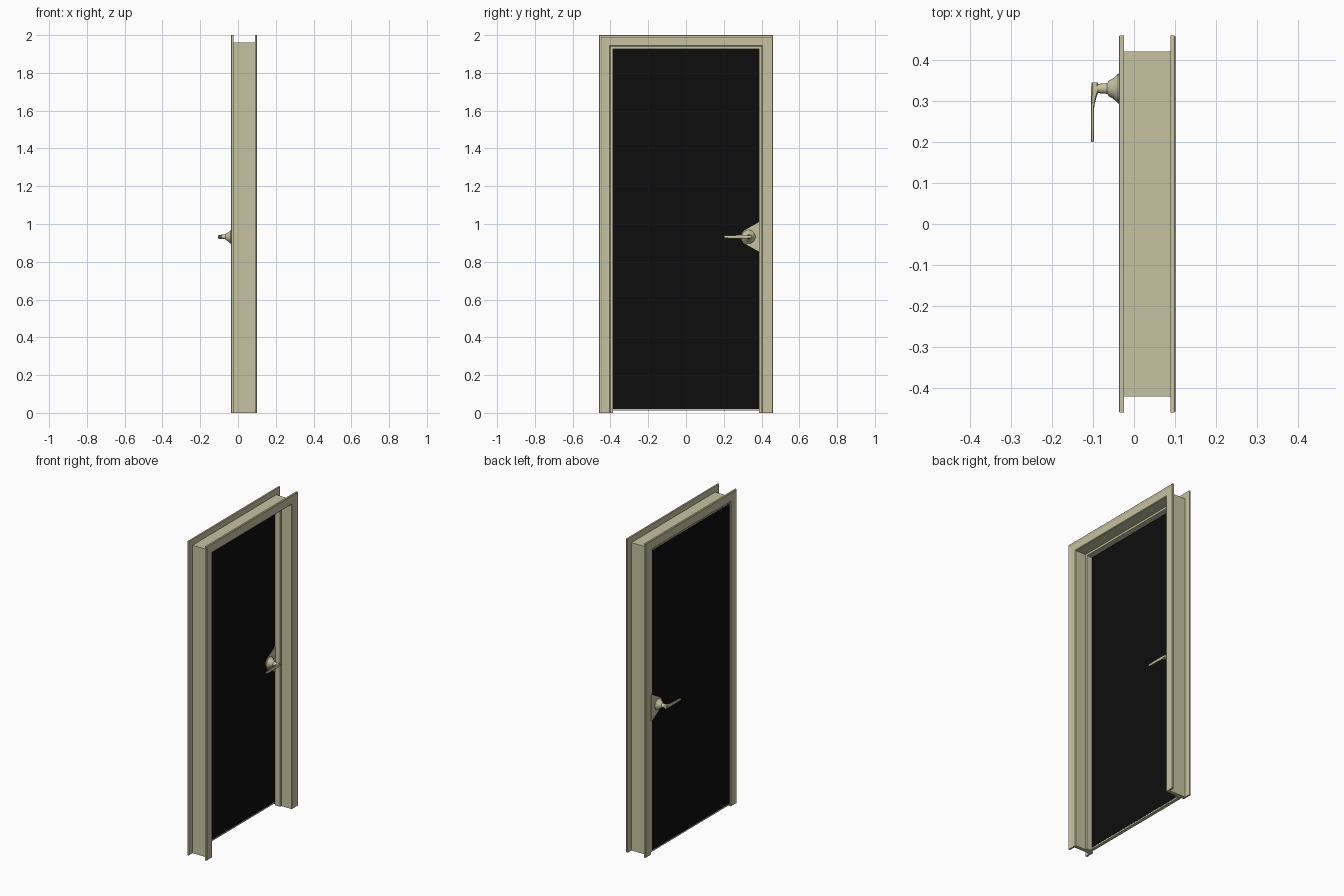
import bpy, bmesh, math
from mathutils import Vector, Matrix

if "Cube" in bpy.data.objects:
    bpy.data.objects.remove(bpy.data.objects["Cube"])


def material(name, rgb):
    m = bpy.data.materials.new(name)
    m.diffuse_color = (*rgb, 1)
    m.use_nodes = True
    m.node_tree.nodes["Principled BSDF"].inputs["Base Color"].default_value = m.diffuse_color
    return m


BEIGE = material("beige_paint", (0.57, 0.54, 0.36))
BLACK = material("black_panel", (0.004, 0.004, 0.004))


def finish(name, bm, mat=BEIGE, smooth=False):
    bmesh.ops.recalc_face_normals(bm, faces=bm.faces)
    me = bpy.data.meshes.new(name)
    bm.to_mesh(me)
    bm.free()
    me.materials.append(mat)
    ob = bpy.data.objects.new(name, me)
    bpy.context.collection.objects.link(ob)
    if smooth:
        bpy.ops.object.select_all(action='DESELECT')
        ob.select_set(True)
        bpy.context.view_layer.objects.active = ob
        bpy.ops.object.shade_smooth_by_angle(angle=math.radians(35))
    return ob


def box(name, lo, hi, mat=BEIGE):
    lo, hi = Vector(lo), Vector(hi)
    bm = bmesh.new()
    bmesh.ops.create_cube(bm, size=1, matrix=Matrix.Translation((lo + hi) / 2)
                          @ Matrix.Diagonal((*(hi - lo), 1)))
    return finish(name, bm, mat)


def loft(name, rings, smooth=False):
    """Skin a list of closed rings and cap both ends."""
    bm = bmesh.new()
    rows = [[bm.verts.new(p) for p in r] for r in rings]
    n = len(rows[0])
    for a, b in zip(rows, rows[1:]):
        for i in range(n):
            j = (i + 1) % n
            bm.faces.new((a[i], a[j], b[j], b[i]))
    bm.faces.new(rows[0])
    bm.faces.new(rows[-1])
    return finish(name, bm, smooth=smooth)


HALF, TOP = 0.40, 1.94      # clear opening inside the jamb


def surround(name, profile):
    """Mitred three-sided frame; profile is (outward offset, x)."""
    return loft(name, [
        [(x, -HALF - w, 0) for w, x in profile],
        [(x, -HALF - w, TOP + w) for w, x in profile],
        [(x, HALF + w, TOP + w) for w, x in profile],
        [(x, HALF + w, 0) for w, x in profile]])


# Jamb lining and door stop
surround("jamb", [(0, -0.026), (0.022, -0.026), (0.022, 0.089), (0, 0.089)])
surround("door_stop", [(-0.013, -0.011), (0, -0.011), (0, 0.025), (-0.013, 0.025)])

# Moulded casing on both faces of the wall
CASING = [(0, 0), (0, 0.007), (0.004, 0.010), (0.046, 0.010), (0.050, 0.012),
          (0.058, 0.012), (0.060, 0.010), (0.060, 0)]
for name, base, s in (("outer_casing", -0.025, -1), ("inner_casing", 0.089, 1)):
    surround(name, [(w, base + s * d) for w, d in CASING])

# Door leaf with a black panel on each face
D0, D1 = -0.032, -0.012
box("door_leaf", (D0, -0.398, 0.012), (D1, 0.398, TOP - 0.002))
for name, x in (("outer_panel", D0), ("inner_panel", D1)):
    box(name, (x - 0.001, -0.390, 0.021), (x + 0.001, 0.390, TOP - 0.008), BLACK)

# Handles: plate, flared rose and lever on each side
HY, HZ = 0.335, 0.932
for side, face, s in (("outer", D0, -1), ("inner", D1, 1)):
    # Plate: round nose spreading to the door edge
    a0 = math.radians(118)
    arc = [a0 + (2 * math.pi - 2 * a0) * i / 12 for i in range(13)]
    outline = [(0.397, HZ + 0.084)]
    outline += [(HY + 0.043 * math.cos(a), HZ + 0.043 * math.sin(a)) for a in arc]
    outline += [(0.397, HZ - 0.084)]
    loft(side + "_handle_plate",
         [[(face + s * d, y, z) for y, z in outline] for d in (0, 0.004)])

    # Rose and neck, turned about the x axis
    prof = [(0.0, 0.037), (0.007, 0.036), (0.012, 0.031), (0.020, 0.024),
            (0.028, 0.020), (0.034, 0.013), (0.058, 0.011), (0.068, 0.010)]
    loft(side + "_handle_rose",
         [[(face + s * d, HY + 0.0 - 0.004 + r * math.cos(k * math.tau / 24),
            HZ + r * math.sin(k * math.tau / 24)) for k in range(24)]
          for d, r in prof], smooth=True)

    # Lever: sections along y as (y, near depth, far depth, half height)
    secs = [(0.346, 0.056, 0.072, 0.009), (0.325, 0.053, 0.073, 0.011),
            (0.312, 0.059, 0.073, 0.010), (0.290, 0.065, 0.073, 0.009),
            (0.245, 0.066, 0.073, 0.008), (0.204, 0.066, 0.073, 0.007),
            (0.200, 0.067, 0.072, 0.005)]
    rings = []
    for y, a, b, h in secs:
        c, r = (a + b) / 2, (b - a) / 2
        rings.append([(face + s * (c + r * u), y, HZ + h * v) for u, v in
                      ((1, .6), (.6, 1), (-.6, 1), (-1, .6),
                       (-1, -.6), (-.6, -1), (.6, -1), (1, -.6))])
    loft(side + "_handle_lever", rings, smooth=True)
